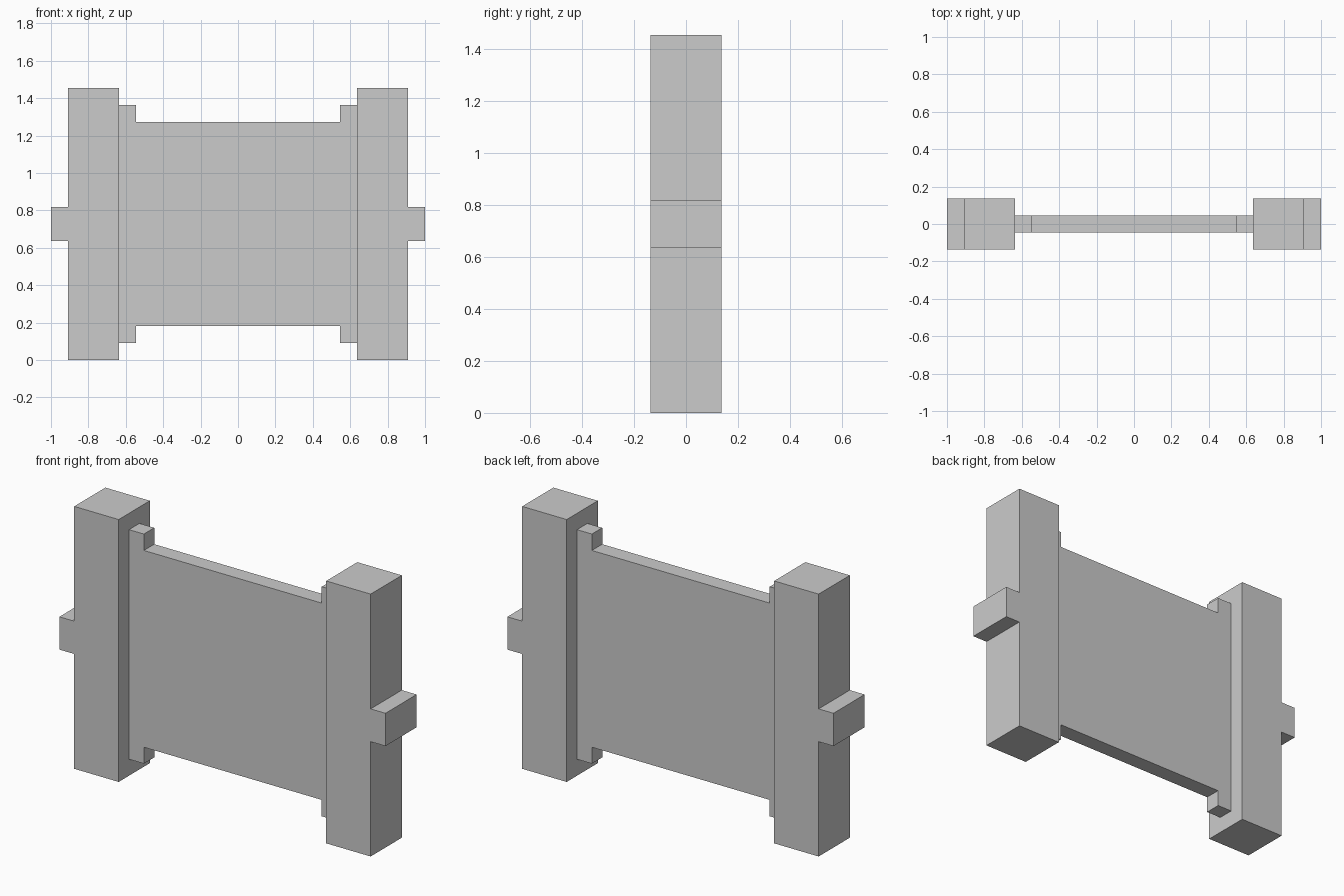
import bpy, bmesh

if "Cube" in bpy.data.objects:
    bpy.data.objects.remove(bpy.data.objects["Cube"])

U = 1 / 11  # the model sits on a regular grid of 1/11 unit


def extruded_profile(name, outline, thickness):
    """Closed solid from an x/z outline (grid units), centred on y = 0."""
    bm = bmesh.new()
    face = bm.faces.new([bm.verts.new((x * U, -thickness * U / 2, z * U))
                         for x, z in outline])
    result = bmesh.ops.extrude_face_region(bm, geom=[face], use_keep_orig=True)
    moved = [v for v in result["geom"] if isinstance(v, bmesh.types.BMVert)]
    bmesh.ops.translate(bm, verts=moved, vec=(0, thickness * U, 0))
    bmesh.ops.recalc_face_normals(bm, faces=bm.faces[:])
    mesh = bpy.data.meshes.new(name)
    bm.to_mesh(mesh)
    bm.free()
    obj = bpy.data.objects.new(name, mesh)
    bpy.context.collection.objects.link(obj)
    return obj


def mirrored(points):
    return [(-x, z) for x, z in points]


# Thin central panel with taller strips at both ends
right_edge = [(6, 2), (6, 1), (7, 1), (7, 15), (6, 15), (6, 14)]
extruded_profile("panel", right_edge + mirrored(right_edge)[::-1], 1)

# Thick end posts, each with a peg on its outer side
post = [(7, 0), (10, 0), (10, 7), (11, 7), (11, 9), (10, 9), (10, 16), (7, 16)]
extruded_profile("right_post", post, 3)
extruded_profile("left_post", mirrored(post), 3)
